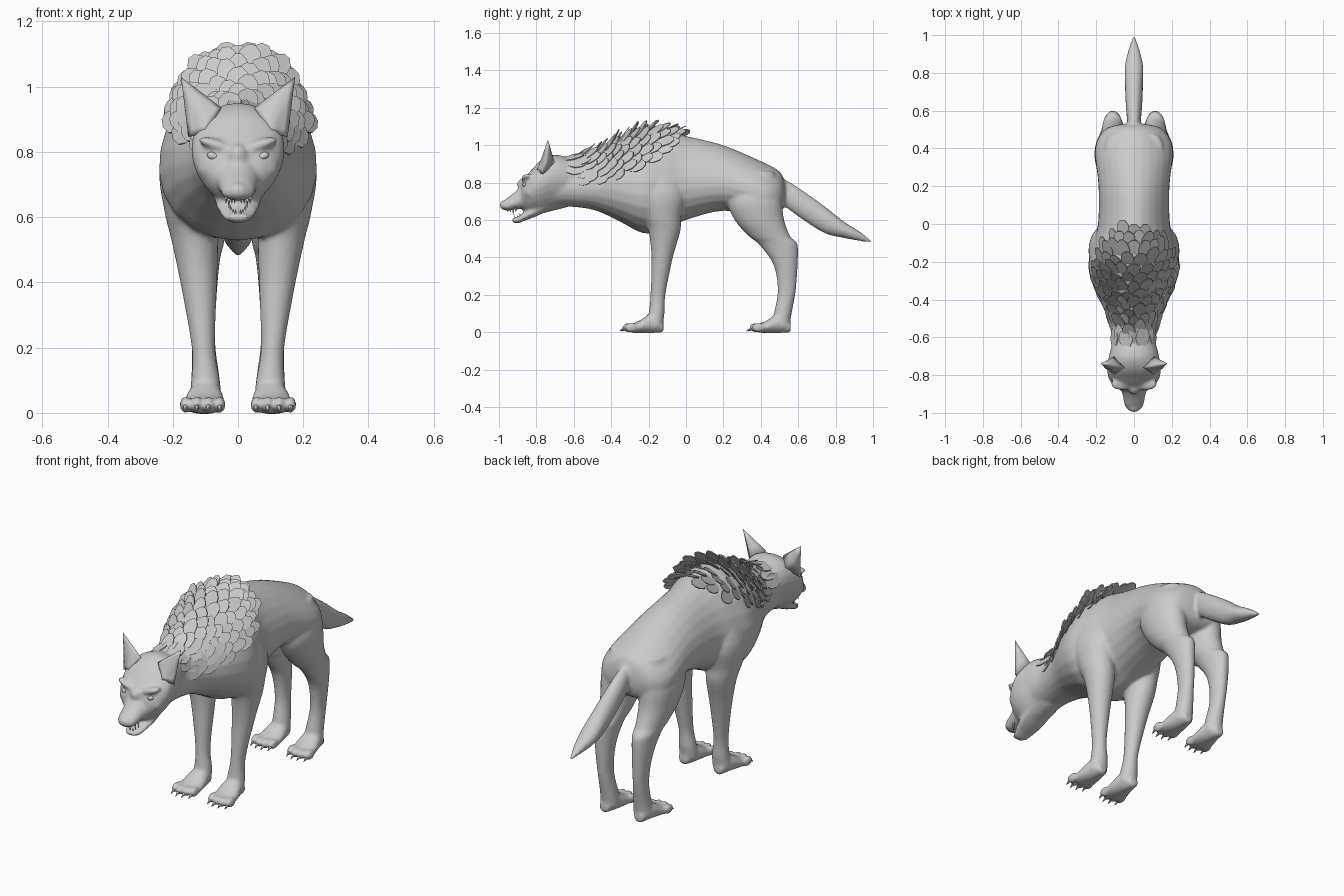
import bpy, bmesh, math, random
from mathutils import Vector, Matrix
from mathutils.bvhtree import BVHTree

random.seed(4)
cube = bpy.data.objects.get("Cube")
if cube:
    bpy.data.objects.remove(cube)

fur = bpy.data.materials.new("grey_fur")
fur.use_nodes = True
GREY = (0.6, 0.6, 0.6, 1)
fur.diffuse_color = GREY
fur.node_tree.nodes["Principled BSDF"].inputs["Base Color"].default_value = GREY


def finish(name, bm, smooth=True):
    bmesh.ops.recalc_face_normals(bm, faces=bm.faces)
    me = bpy.data.meshes.new(name)
    bm.to_mesh(me)
    bm.free()
    me.materials.append(fur)
    for p in me.polygons:
        p.use_smooth = smooth
    ob = bpy.data.objects.new(name, me)
    bpy.context.scene.collection.objects.link(ob)
    return ob


def spline(rings, steps=4):
    """Catmull-Rom interpolation of ring parameters."""
    out = []
    for i in range(len(rings) - 1):
        a, b = rings[max(i - 1, 0)], rings[i]
        c, d = rings[i + 1], rings[min(i + 2, len(rings) - 1)]
        for s in range(steps):
            t = s / steps
            out.append([q + 0.5 * t * (r - p + t * (2 * p - 5 * q + 4 * r - w + t * (3 * (q - r) + w - p)))
                        for p, q, r, w in zip(a, b, c, d)])
    return out + [rings[-1]]


def loft(bm, axis, rings, taper=0.0, side=1, n=24):
    """Rings are (position, low, high, x_min, x_max) along y or z."""
    loops = []
    for pos, lo, hi, x0, x1 in spline(rings):
        loop = []
        for k in range(n):
            a = 2 * math.pi * k / n
            s = math.sin(a)
            x = side * ((x0 + x1) / 2 + (x1 - x0) / 2 * math.cos(a) * (1 + taper * s))
            h = (lo + hi) / 2 + (hi - lo) / 2 * s
            loop.append(bm.verts.new((x, pos, h) if axis == "y" else (x, h, pos)))
        loops.append(loop)
    for p, q in zip(loops, loops[1:]):
        for k in range(n):
            bm.faces.new((p[k], p[(k + 1) % n], q[(k + 1) % n], q[k]))
    bm.faces.new(loops[0])
    bm.faces.new(loops[-1])


def ball(bm, at, size, turn=0.0):
    m = Matrix.Translation(at) @ Matrix.Rotation(turn, 4, "Y") @ Matrix.Diagonal((*size, 1))
    bmesh.ops.create_uvsphere(bm, u_segments=12, v_segments=8, radius=1, matrix=m)


def spike(bm, base, tip, radius):
    d = Vector(tip) - Vector(base)
    m = Matrix.Translation((Vector(base) + Vector(tip)) / 2) @ d.to_track_quat("Z", "Y").to_matrix().to_4x4()
    bmesh.ops.create_cone(bm, segments=6, radius1=radius, radius2=0.001, depth=d.length,
                          cap_ends=True, matrix=m)


def mid(y, lo, hi, w):
    return (y, lo, hi, -w, w)


# Torso and neck
bm = bmesh.new()
loft(bm, "y", [mid(.53, .70, .80, .06), mid(.5, .64, .86, .15), mid(.4, .62, .915, .203),
               mid(.2, .65, 1.0, .185), mid(.0, .6, 1.05, .188), mid(-.12, .545, 1.08, .22),
               mid(-.23, .53, 1.08, .238), mid(-.35, .59, 1.03, .205), mid(-.48, .65, .965, .145),
               mid(-.6, .67, .935, .115), mid(-.72, .67, .93, .11)], -.2)
# Skull, narrowing to the jaw
loft(bm, "y", [mid(-.58, .69, .92, .095), mid(-.65, .665, .94, .118), mid(-.71, .65, .95, .132),
               mid(-.77, .635, .925, .14), mid(-.82, .635, .875, .13), mid(-.86, .645, .83, .1),
               mid(-.88, .66, .79, .07)], .22)
# Muzzle, lower jaw, nose and bridge
loft(bm, "y", [mid(-.8, .66, .85, .08), mid(-.87, .66, .79, .068), mid(-.92, .655, .745, .057),
               mid(-.96, .65, .715, .05), mid(-.985, .66, .69, .032)], -.15)
loft(bm, "y", [mid(-.72, .66, .72, .07), mid(-.8, .62, .68, .072), mid(-.86, .598, .645, .06),
               mid(-.9, .582, .618, .046), mid(-.93, .59, .61, .028)])
ball(bm, (0, -.972, .68), (.032, .026, .026))
ball(bm, (0, -.868, .79), (.032, .035, .035))
# Tail
loft(bm, "y", [mid(.44, .72, .83, .03), mid(.53, .67, .815, .035), mid(.62, .605, .76, .043),
               mid(.74, .53, .675, .048), mid(.84, .505, .595, .048), mid(.92, .49, .545, .03),
               mid(.995, .478, .488, .006)])
for s in (1, -1):
    # Brows and cheeks
    ball(bm, (s * .063, -.848, .82), (.065, .034, .018), -s * .32)
    ball(bm, (s * .08, -.83, .75), (.045, .04, .04))
    # Front and hind legs
    loft(bm, "z", [(.92, -.23, -.09, .1, .19), (.75, -.28, -.01, .07, .24), (.62, -.23, -.025, .06, .226),
                   (.54, -.2, -.03, .06, .207), (.4, -.185, -.07, .064, .177), (.2, -.19, -.11, .07, .142),
                   (.1, -.2, -.115, .055, .144), (.03, -.21, -.125, .05, .15)], 0, s)
    loft(bm, "z", [(.86, .3, .47, .05, .15), (.72, .22, .51, .02, .207), (.6, .26, .525, .03, .2),
                   (.51, .34, .56, .045, .18), (.47, .39, .597, .055, .17), (.36, .468, .597, .065, .157),
                   (.22, .49, .587, .07, .142), (.1, .47, .565, .055, .144), (.03, .46, .555, .05, .15)], 0, s)
    # Feet and toes
    for dy in (0, .68):
        loft(bm, "y", [(-.12 + dy, 0, .05, .08, .13), (-.18 + dy, -.004, .1, .05, .152),
                       (-.25 + dy, -.004, .062, .04, .168), (-.29 + dy, -.002, .045, .04, .172)], 0, s)
        for i in range(4):
            reach = .012 * (i in (1, 2))
            ball(bm, (s * (.056 + .035 * i), -.295 - reach + dy, .025), (.019, .036, .026))

body = finish("body", bm)
remesh = body.modifiers.new("blend", "REMESH")
remesh.mode = "VOXEL"
remesh.voxel_size = 0.009
remesh.use_smooth_shade = True
relax = body.modifiers.new("relax", "SMOOTH")
relax.factor = 0.5
relax.iterations = 5
deps = bpy.context.evaluated_depsgraph_get()
tree = BVHTree.FromObject(body, deps)

# Claws
bm = bmesh.new()
for s in (1, -1):
    for dy in (0, .68):
        for i in range(4):
            x, y = s * (.056 + .035 * i), -.315 - .012 * (i in (1, 2)) + dy
            spike(bm, (x, y, .022), (x, y - .03, .006), .01)
finish("claws", bm)

# Teeth
bm = bmesh.new()
for s in (1, -1):
    for i in range(4):
        x, y = s * (.01 + .009 * i), -.952 + .014 * i
        long = .014 * (i == 2)
        spike(bm, (x, y, .665), (x, y, .642 - long), .006)
        spike(bm, (x * .8, y + .04, .602), (x * .8, y + .035, .624 + long), .005)
finish("teeth", bm)

# Eyes
bm = bmesh.new()
for s in (1, -1):
    hit = tree.ray_cast(Vector((s * .076, -2, .787)), Vector((0, 1, 0)))[0]
    ball(bm, hit + Vector((0, .006, 0)), (.02, .012, .012), -s * .3)
finish("eyes", bm)

# Ears, with a shallow hollow front and a flat upright back
for s, name in ((1, "left_ear"), (-1, "right_ear")):
    bm = bmesh.new()
    inner, outer, back, hollow, low, tip = [bm.verts.new((s * x, y, z)) for x, y, z in (
        (.05, -.76, .935), (.152, -.765, .845), (.1, -.7, .9),
        (.115, -.775, .925), (.1, -.8, .86), (.175, -.738, 1.03))]
    for f in ((inner, hollow, tip), (hollow, outer, tip), (outer, back, tip), (back, inner, tip),
              (inner, low, hollow), (low, outer, hollow), (low, inner, back), (low, back, outer)):
        bm.faces.new(f)
    bmesh.ops.subdivide_edges(bm, edges=bm.edges, cuts=2, smooth=.2, use_grid_fill=True)
    finish(name, bm)

# Mane of overlapping plates, raised toward the back and flatter on the flanks
bm = bmesh.new()
outline = ((0, .6), (.4, 1), (.78, .8), (1, .3))
rows = 13
for r in range(rows):
    f = r / (rows - 1)
    y = -.64 + .56 * f
    spread = math.radians(82 - 40 * f ** 2 - 25 * f ** 6)
    radius = .14 + .1 * math.sin(math.pi * min(f * .75, .5))
    count = max(1, round(spread * radius / .054))
    for k in range(-count, count + 1):
        a = spread * (k + .5 * (r % 2)) / (count + .5)
        out = Vector((math.sin(a), 0, math.cos(a)))
        hit, nor, _, _ = tree.ray_cast(Vector((0, y + random.uniform(-.01, .01), .8)) + out, -out)
        along = Vector((0, 1, 0)) - nor * nor.y
        along.normalize()
        tilt = random.uniform(.42, .65) * (1 - .75 * math.sin(a) ** 2)
        along = along * math.cos(tilt) + nor * math.sin(tilt)
        across = along.cross(nor).normalized()
        length, half = random.uniform(.085, .11), random.uniform(.033, .04)
        pts = [(t, w) for t, w in outline] + [(t, -w) for t, w in reversed(outline)]
        bm.faces.new([bm.verts.new(hit - nor * .004 + along * t * length + across * w * half)
                      for t, w in pts])
mane = finish("mane_plates", bm, False)
thick = mane.modifiers.new("thickness", "SOLIDIFY")
thick.thickness = 0.005
thick.offset = 0
